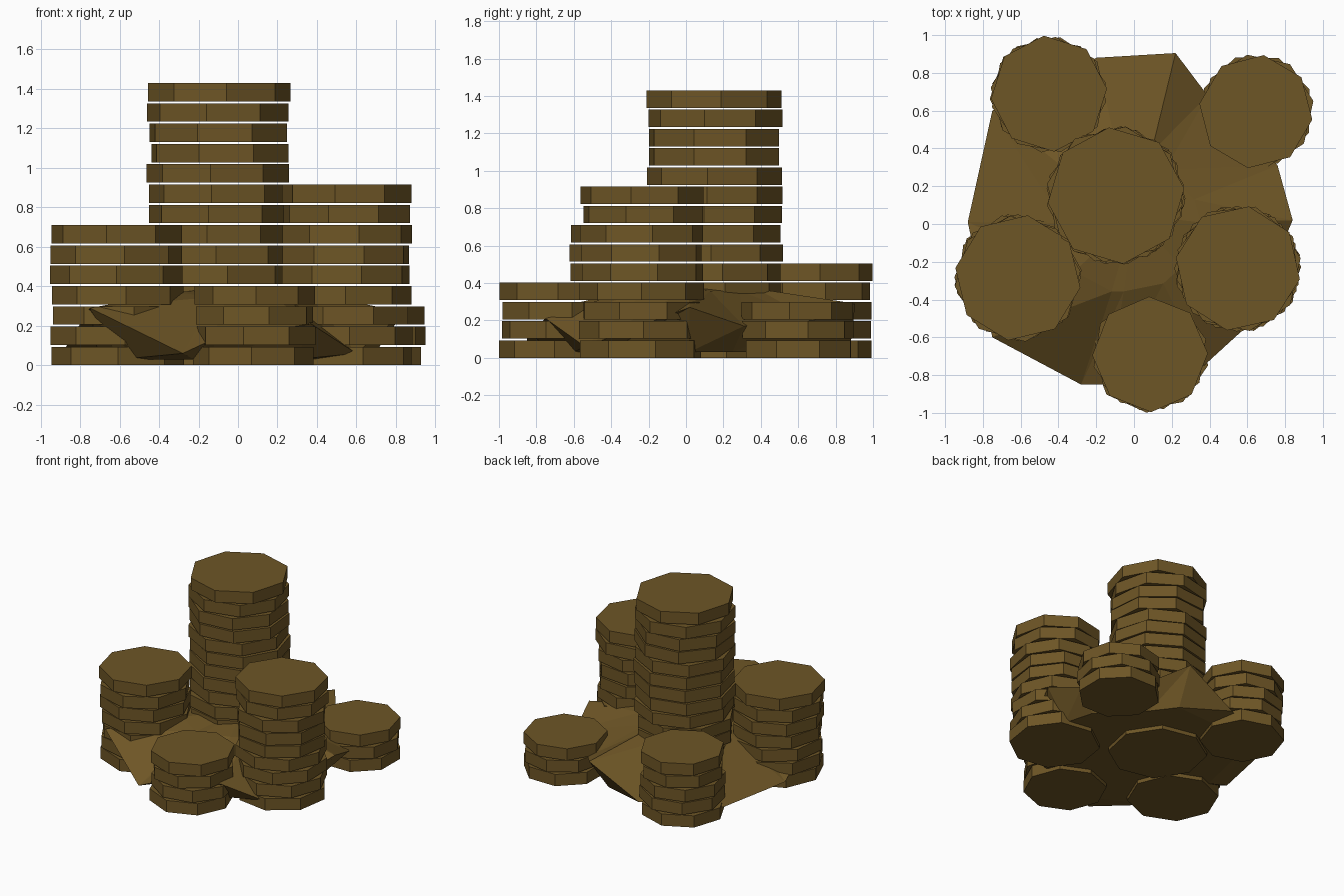
import bpy, bmesh, math, random

if "Cube" in bpy.data.objects:
    bpy.data.objects.remove(bpy.data.objects["Cube"])

random.seed(4)

brass = bpy.data.materials.new("dull_brass")
brass.diffuse_color = (0.155, 0.092, 0.019, 1.0)
brass.use_nodes = True
brass.node_tree.nodes["Principled BSDF"].inputs["Base Color"].default_value = brass.diffuse_color

PITCH, THICK, SIDES = 0.1028, 0.093, 8


def finish(name, bm):
    bmesh.ops.recalc_face_normals(bm, faces=bm.faces[:])
    mesh = bpy.data.meshes.new(name)
    bm.to_mesh(mesh)
    bm.free()
    mesh.materials.append(brass)
    obj = bpy.data.objects.new(name, mesh)
    bpy.context.collection.objects.link(obj)
    return obj


def add_disc(bm, x, y, z, r, turn):
    """One octagonal disc with its underside at z."""
    rings = []
    for h in (z, z + THICK):
        rings.append([bm.verts.new((x + r * math.cos(turn + i * math.tau / SIDES),
                                    y + r * math.sin(turn + i * math.tau / SIDES), h))
                      for i in range(SIDES)])
    low, high = rings
    bm.faces.new(low[::-1])
    bm.faces.new(high)
    for i in range(SIDES):
        j = (i + 1) % SIDES
        bm.faces.new((low[i], low[j], high[j], high[i]))


def stack(name, x, y, r, count, turns):
    """Pile of discs; turns lists known rotations in degrees from the top down."""
    bm = bmesh.new()
    for k in range(count):
        from_top = count - 1 - k
        turn = turns[from_top] if from_top < len(turns) else random.uniform(0, 45)
        jx, jy = ((0, 0) if from_top == 0 else
                  (random.uniform(-0.008, 0.008), random.uniform(-0.008, 0.008)))
        add_disc(bm, x + jx, y + jy, k * PITCH, r, math.radians(turn))
    return finish(name, bm)


# Six stacks of coins
stack("tall_coin_stack", -0.095, 0.15, 0.363, 14, [6, 36, 28, 28, 39, 38, 36])
stack("left_coin_stack", -0.615, -0.285, 0.335, 7, [36, 7, 0, 7, 15, 8, 0])
stack("right_coin_stack", 0.55, -0.235, 0.333, 9, [35, 29, 10, 16, 14])
stack("back_left_coin_stack", -0.45, 0.69, 0.308, 5, [5, 12, 38])
stack("back_right_coin_stack", 0.645, 0.595, 0.302, 3, [37, 10, 22])
stack("front_coin_stack", 0.085, -0.69, 0.306, 4, [1, 14, 33])

# Faceted mound between the stacks: uneven rim, raised top, narrower underside
rim = [(-0.28, -0.85, 0.06), (-0.13, -0.85, 0.13), (0.37, -0.75, 0.21), (0.60, -0.54, 0.06),
       (0.84, 0.02, 0.27), (0.76, 0.31, 0.17), (0.39, 0.68, 0.20), (0.22, 0.905, 0.29),
       (-0.20, 0.88, 0.07), (-0.75, 0.60, 0.07), (-0.88, 0.01, 0.08), (-0.75, -0.60, 0.29)]
bm = bmesh.new()
outer = [bm.verts.new(p) for p in rim]
upper = [bm.verts.new((x * 0.42, y * 0.42, 0.355 + 0.1 * (z - 0.15))) for x, y, z in rim]
lower = [bm.verts.new((x * 0.8, y * 0.8, 0.03)) for x, y, z in rim]
peak = bm.verts.new((0, 0.05, 0.40))
n = len(rim)
for i in range(n):
    j = (i + 1) % n
    bm.faces.new((outer[i], outer[j], upper[j]))
    bm.faces.new((outer[i], upper[j], upper[i]))
    bm.faces.new((upper[i], upper[j], peak))
    bm.faces.new((lower[i], lower[j], outer[j]))
    bm.faces.new((lower[i], outer[j], outer[i]))
bm.faces.new(lower[::-1])
finish("coin_mound", bm)
